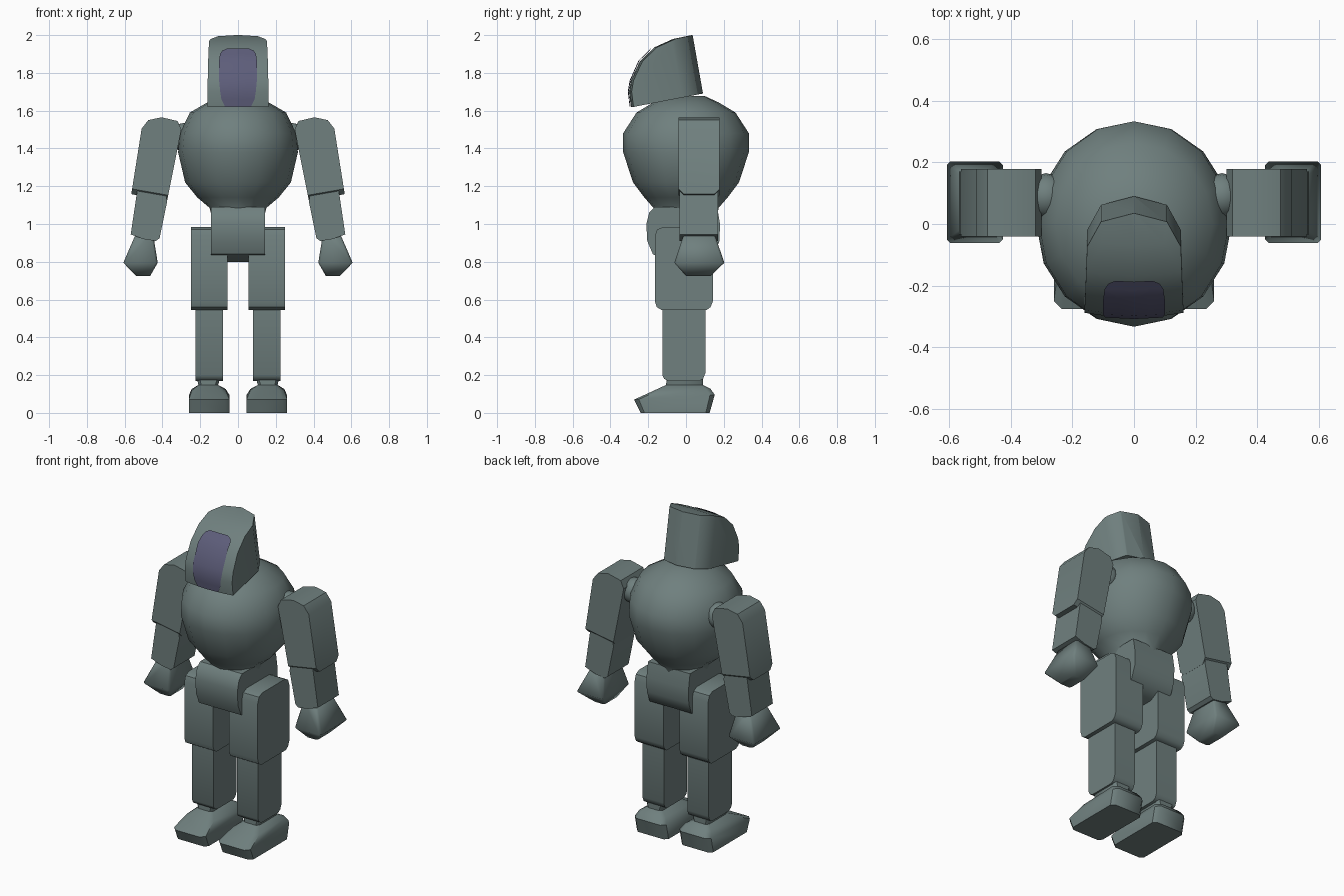
import bpy, bmesh, math
from mathutils import Vector

if "Cube" in bpy.data.objects:
    bpy.data.objects.remove(bpy.data.objects["Cube"])


def material(name, rgb):
    m = bpy.data.materials.new(name)
    m.diffuse_color = (*rgb, 1)
    m.use_nodes = True
    m.node_tree.nodes["Principled BSDF"].inputs["Base Color"].default_value = m.diffuse_color
    return m


ARMOUR = material("grey green armour", (0.16, 0.215, 0.21))
VISOR = material("dusky violet visor", (0.11, 0.11, 0.195))


def finish(bm, name, mat=ARMOUR, angle=40, fix=True):
    if fix:
        bmesh.ops.recalc_face_normals(bm, faces=bm.faces)
    me = bpy.data.meshes.new(name)
    bm.to_mesh(me)
    bm.free()
    me.materials.append(mat)
    ob = bpy.data.objects.new(name, me)
    bpy.context.collection.objects.link(ob)
    bpy.ops.object.select_all(action='DESELECT')
    ob.select_set(True)
    bpy.context.view_layer.objects.active = ob
    bpy.ops.object.shade_smooth_by_angle(angle=math.radians(angle))
    return ob


def loft(rings):
    """Skin a list of closed rings of equal length and cap both ends."""
    bm = bmesh.new()
    vs = [[bm.verts.new(p) for p in r] for r in rings]
    n = len(vs[0])
    for a, b in zip(vs, vs[1:]):
        for i in range(n):
            j = (i + 1) % n
            bm.faces.new((a[i], a[j], b[j], b[i]))
    bm.faces.new(vs[0])
    bm.faces.new(vs[-1])
    return bm


def box_ring(s, x0, x1, y0, y1, z, c, tilt=0.0):
    """Rectangle with cut corners at height z; tilt raises it with y."""
    pts = [(x0 + c, y0), (x1 - c, y0), (x1, y0 + c), (x1, y1 - c),
           (x1 - c, y1), (x0 + c, y1), (x0, y1 - c), (x0, y0 + c)]
    return [(s * x, y, z + tilt * (y - y0)) for x, y in pts]


def prism_x(prof, x0, x1):
    return loft([[(x, y, z) for y, z in prof] for x in (x0, x1)])


def prism_y(prof, y0, y1, s):
    return loft([[(s * x, y, z) for x, z in prof] for y in (y0, y1)])


def round_hem(bm, z, offset):
    """Cut the front and back bottom corners seen from the side."""
    es = [e for e in bm.edges if abs(e.verts[0].co.y - e.verts[1].co.y) < 1e-5
          and all(v.co.z < z for v in e.verts)]
    bmesh.ops.bevel(bm, geom=es, offset=offset, segments=1, affect='EDGES')


# Torso: round barrel tapering to the waist
levels = [(1.02, .135, .165), (1.085, .15, .172), (1.14, .215, .22), (1.22, .28, .28),
          (1.38, .317, .333), (1.48, .308, .333), (1.59, .255, .262),
          (1.645, .16, .17), (1.677, .09, .1)]
ring = [(math.sin(i * math.tau / 16), math.cos(i * math.tau / 16)) for i in range(16)]
finish(loft([[(rx * a, ry * b, z) for a, b in ring] for z, rx, ry in levels]), "torso", angle=45)

# Pelvis: rounded block between the thighs
finish(prism_x([(-.165, 1.09), (-.195, 1.06), (-.21, 1.0), (-.205, .91), (-.175, .84),
                (-.09, .80), (.08, .80), (.15, .84), (.177, .91), (.18, 1.0), (.165, 1.09)],
               -.143, .143), "pelvis")

# Head: domed front, trimmed by a tilted rounded back
dome = [(-.292, 1.62), (-.302, 1.70), (-.292, 1.76), (-.245, 1.86), (-.168, 1.935),
        (-.068, 1.98), (.031, 2.0), (.14, 2.01)]
xs = [-.2, -.1, 0, .1, .2]


def bulge(x):
    return 0.5 * x * x


bm = loft([[(x, y + bulge(x), z) for y, z in dome] + [(x, .14, 1.70)] for x in xs])
axis = Vector((0, -.175, .985))
back = [(.162, -.30), (.152, -.02), (.107, .062), (0, .09)]
back += [(-x, y) for x, y in reversed(back[:-1])]
pts = [Vector((x, y, 1.69 + (y - .085) * .187)) for x, y in back]
for a, b in zip(pts, pts[1:]):
    no = (b - a).cross(axis)
    cut = bmesh.ops.bisect_plane(bm, geom=bm.verts[:] + bm.edges[:] + bm.faces[:],
                                 plane_co=a, plane_no=no, clear_outer=True)
    edges = [e for e in cut["geom_cut"] if isinstance(e, bmesh.types.BMEdge)]
    bmesh.ops.holes_fill(bm, edges=edges, sides=0)
finish(bm, "head", angle=50)

# Visor: thin panel following the domed front
bm = bmesh.new()
rows = [(1.623, .07), (1.66, .088), (1.70, .094), (1.76, .1), (1.86, .1), (1.895, .095), (1.912, .083), (1.922, .06)]
grid = []
for z, w in rows:
    for (y0, z0), (y1, z1) in zip(dome, dome[1:]):
        if z0 <= z <= z1:
            y = y0 + (y1 - y0) * (z - z0) / (z1 - z0)
            break
    up = .006 if z > 1.8 else 0
    grid.append([bm.verts.new((w * t, y - .006, z + up)) for t in (-1, -.5, 0, .5, 1)])
    for v in grid[-1]:
        # follow the faceted front between its columns
        v.co.y += abs(v.co.x) * .05
for a, b in zip(grid, grid[1:]):
    for i in range(4):
        bm.faces.new((a[i], a[i + 1], b[i + 1], b[i]))
finish(bm, "visor", VISOR, 60, fix=False)

for s, side in ((1, "left"), (-1, "right")):
    # Shoulder joint
    bm = bmesh.new()
    bmesh.ops.create_uvsphere(bm, u_segments=12, v_segments=8, radius=.075)
    for v in bm.verts:
        v.co += Vector((s * .285, .09, 1.46))
    finish(bm, side + "_shoulder_joint")

    # Upper arm
    bm = prism_y([(.475, 1.55), (.405, 1.565), (.32, 1.545), (.30, 1.50),
                  (.375, 1.125), (.565, 1.158), (.51, 1.505)], -.04, .178, s)
    round_hem(bm, 1.2, .028)
    finish(bm, side + "_upper_arm", angle=35)

    # Forearm
    finish(prism_y([(.53, 1.2), (.385, 1.18), (.375, 1.12), (.415, .925), (.435, .91),
                    (.50, .92), (.568, .945)], -.034, .17, s), side + "_forearm", angle=35)

    # Hand
    finish(loft([box_ring(s, .45, .54, -.01, .15, .95, .01),
                 box_ring(s, .425, .607, -.062, .203, .795, .012),
                 box_ring(s, .465, .54, 0, .13, .725, .01)]), side + "_hand", angle=70)

    # Thigh and shin
    x = sorted((s * .055, s * .25))
    finish(prism_x([(-.165, .935), (-.153, .97), (-.12, .985), (.10, .985), (.13, .97),
                    (.142, .935), (.142, .59), (.13, .56), (.11, .545), (-.13, .545),
                    (-.155, .56), (-.165, .59)], *x), side + "_thigh")
    x = sorted((s * .08, s * .225))
    finish(prism_x([(-.125, .58), (.102, .58), (.102, .21), (.09, .18), (.07, .168),
                    (-.09, .168), (-.115, .18), (-.125, .2)], *x), side + "_shin")

    # Foot with ankle
    finish(loft([box_ring(s, .045, .26, -.24, .125, 0, .02),
                 box_ring(s, .045, .26, -.275, .152, .07, .025, .06),
                 box_ring(s, .065, .245, -.17, .13, .118, .025, .03),
                 box_ring(s, .105, .21, -.105, .09, .148, .015),
                 box_ring(s, .09, .22, -.103, .09, .2, .015)]), side + "_foot", angle=45)
